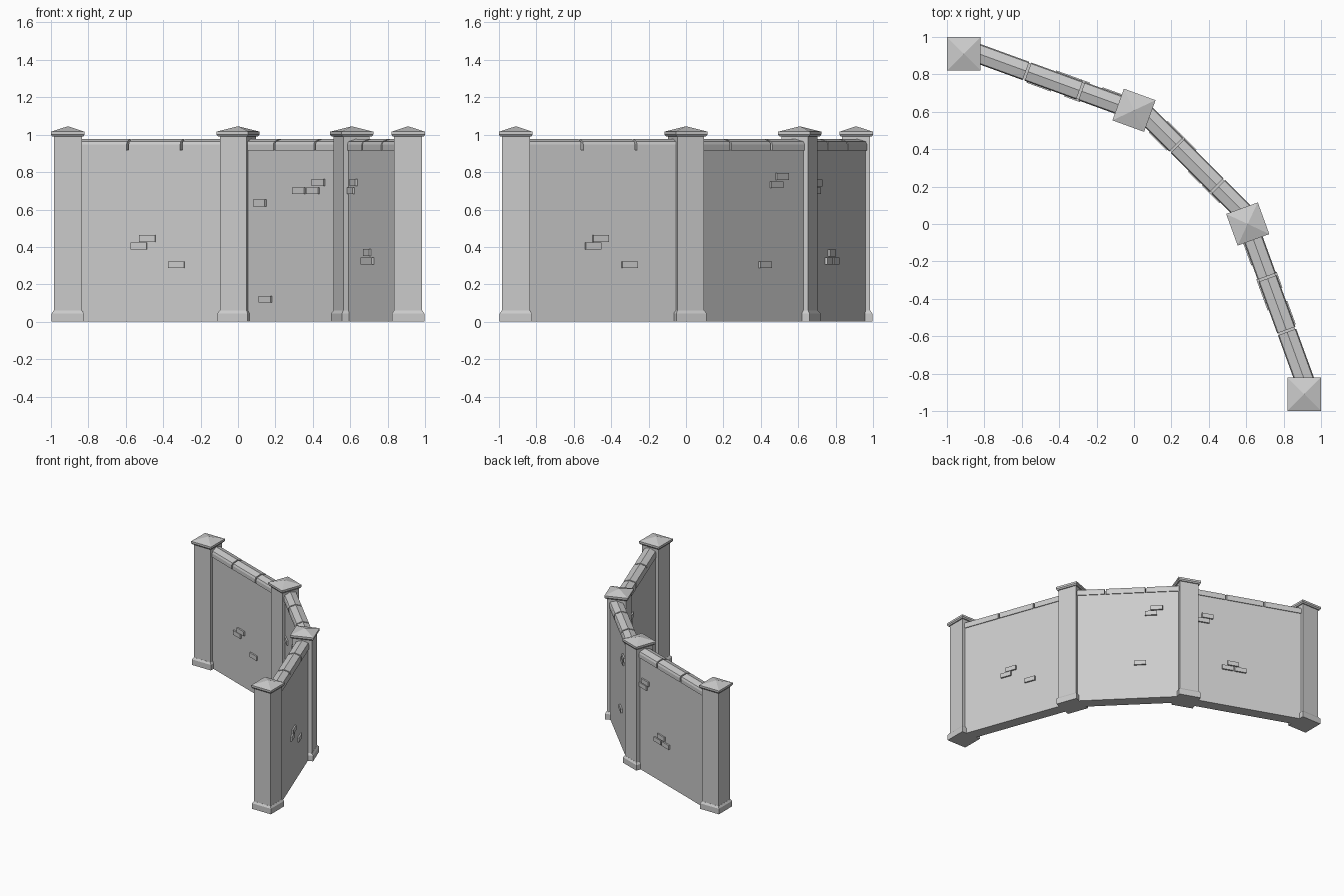
import bpy, math

if "Cube" in bpy.data.objects:
    bpy.data.objects.remove(bpy.data.objects["Cube"])

def mesh_object(name, verts, faces, loc, angle):
    me = bpy.data.meshes.new(name)
    me.from_pydata(verts, [], faces)
    me.update()
    ob = bpy.data.objects.new(name, me)
    ob.location = (loc[0], loc[1], 0)
    ob.rotation_euler = (0, 0, math.radians(angle))
    bpy.context.collection.objects.link(ob)
    return ob

def stack(name, rings, apex, loc, angle):
    """Square rings (half width, z), closed below, flat or pointed above."""
    verts, faces = [], [(3, 2, 1, 0)]
    for h, z in rings:
        verts += [(-h, -h, z), (h, -h, z), (h, h, z), (-h, h, z)]
    for r in range(len(rings) - 1):
        for i in range(4):
            a, b = r * 4 + i, r * 4 + (i + 1) % 4
            faces.append((a, b, b + 4, a + 4))
    t = len(verts) - 4
    if apex:
        verts.append((0, 0, apex))
        faces += [(t + i, t + (i + 1) % 4, t + 4) for i in range(4)]
    else:
        faces.append((t, t + 1, t + 2, t + 3))
    return mesh_object(name, verts, faces, loc, angle)

def extrude(name, profile, x0, x1, loc, angle):
    """Run a (y, z) profile along the wall direction."""
    n = len(profile)
    verts = [(x0, y, z) for y, z in profile] + [(x1, y, z) for y, z in profile]
    faces = [tuple(range(n))[::-1], tuple(range(n, 2 * n))]
    faces += [(i, (i + 1) % n, n + (i + 1) % n, n + i) for i in range(n)]
    return mesh_object(name, verts, faces, loc, angle)

def rect(y0, y1, z0, z1):
    return [(y0, z0), (y1, z0), (y1, z1), (y0, z1)]

# Posts: plinth, shaft and pyramid cap
for loc, ang in [((-.91, .91), 0), ((0, .608), -20), ((.608, 0), -70), ((.91, -.91), 0)]:
    stack("post_base", [(.086, 0), (.086, .045), (.076, .06)], None, loc, ang)
    stack("post_shaft", [(.075, .05), (.075, .995)], None, loc, ang)
    stack("post_cap", [(.083, .99), (.09, 1.0), (.09, 1.016)], 1.045, loc, ang)

T = .046          # half thickness of the wall panels
COPING = [(-.052, .915), (.052, .915), (.052, .947), (.046, .963),
          (0, .978), (-.046, .963), (-.052, .947)]

# Each wall: origin, angle, start, end, coping joints,
# inner bricks as (x, z) from the front, outer bricks as (y, z) from the right
walls = [
    ((0, .608), -20, -.92, 0, (-.609, -.304),
     [(-.485, .445), (-.53, .405), (-.33, .305)],
     [(.71, .742), (.70, .70), (.78, .368), (.765, .325), (.80, .325)]),
    ((.325, .325), -45, -.42, .42, (-.135, .172),
     [(.43, .745), (.325, .70), (.40, .70), (.115, .635), (.147, .12)],
     [(.515, .777), (.485, .732), (.425, .305)]),
    ((.608, 0), -70, 0, .92, (.304, .609),
     [(.617, .745), (.603, .70), (.69, .37), (.675, .325), (.705, .325)],
     [(-.455, .445), (-.495, .405), (-.30, .305)]),
]

for loc, ang, a, b, joints, inner, outer in walls:
    extrude("wall_panel", rect(-T, T, 0, .918), a, b, loc, ang)
    # Coping stones with narrow gaps
    cuts = [a, *joints, b]
    for s, e in zip(cuts, cuts[1:]):
        extrude("coping_stone", COPING, s + .006, e - .006, loc, ang)
    # Raised bricks on both faces
    r = math.radians(ang)
    u, n = (math.cos(r), math.sin(r)), (-math.sin(r), math.cos(r))
    for side, axis, bricks in ((-1, 0, inner), (1, 1, outer)):
        for p, z in bricks:
            t = (p - loc[axis] - n[axis] * side * (T + .006)) / u[axis]
            y0, y1 = sorted((side * (T - .01), side * (T + .012)))
            extrude("raised_brick", rect(y0, y1, z - .018, z + .018),
                    t - .045, t + .045, loc, ang)
